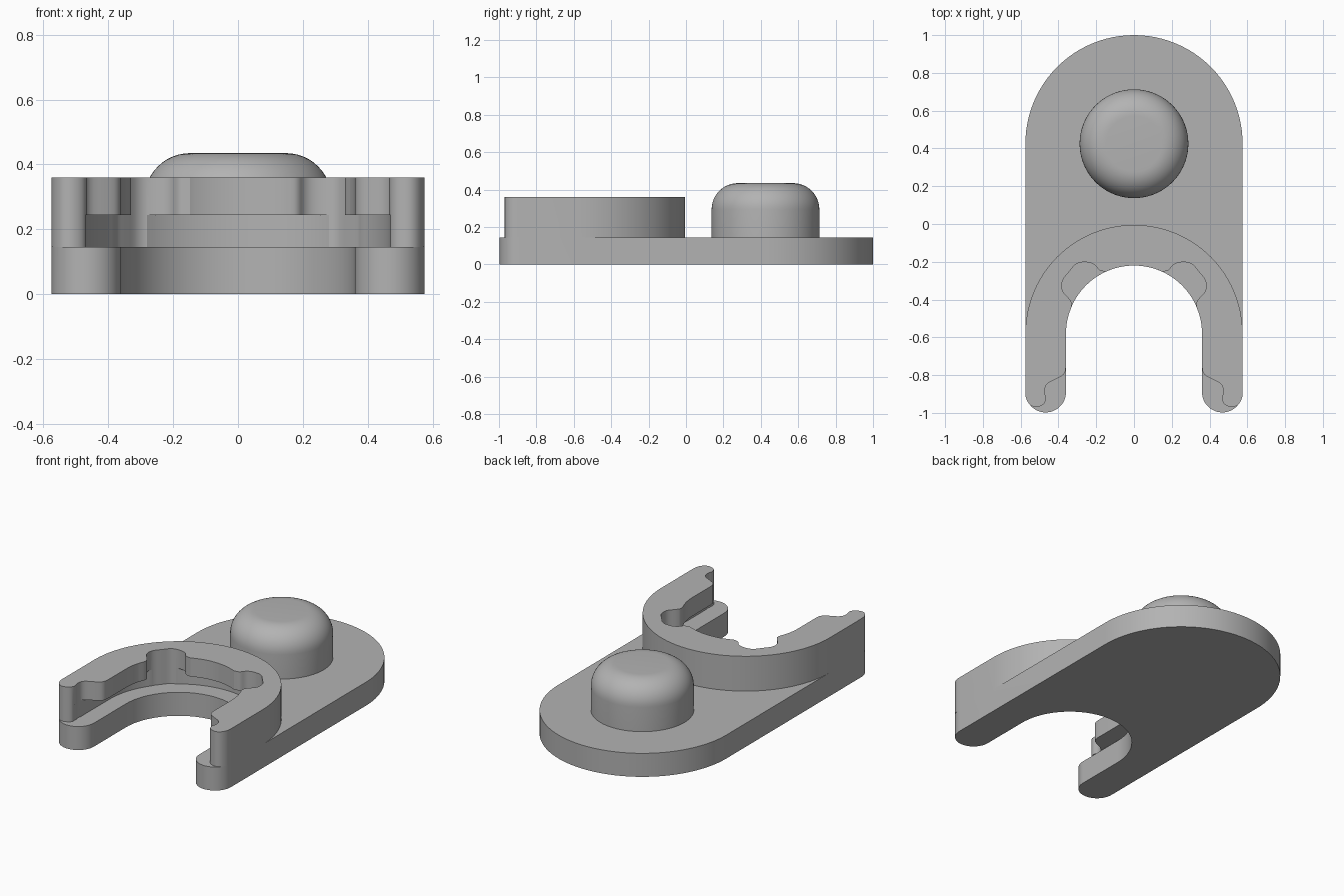
import bpy, bmesh
from math import sin, cos, radians

if "Cube" in bpy.data.objects:
    bpy.data.objects.remove(bpy.data.objects["Cube"], do_unlink=True)

grey = bpy.data.materials.new("plain grey")
grey.use_nodes = True
grey.diffuse_color = (0.45, 0.45, 0.45, 1)
grey.node_tree.nodes["Principled BSDF"].inputs["Base Color"].default_value = grey.diffuse_color

HALF, SLOT, GROOVE = 0.575, 0.36, 0.47     # half widths
SLOT_Y, KNOB_Y, TIP_Y = -0.58, 0.425, -0.89
PLATE_Z, GROOVE_Z, CLIP_Z = 0.145, 0.245, 0.36


def arc(cx, cy, r, start, end, steps=24):
    angles = [radians(start + (end - start) * i / steps) for i in range(steps + 1)]
    return [(cx + r * cos(a), cy + r * sin(a)) for a in angles]


def rounded(points, passes=2):
    """Corner cutting that keeps both end points."""
    for _ in range(passes):
        out = [points[0]]
        for (ax, ay), (bx, by) in zip(points, points[1:]):
            out += [(ax * .75 + bx * .25, ay * .75 + by * .25),
                    (ax * .25 + bx * .75, ay * .25 + by * .75)]
        points = out + [points[-1]]
    return points


def mirrored(half):
    """Close a half outline that starts and ends on x = 0 or beside it."""
    loop = half + [(-x, y) for x, y in reversed(half)]
    clean = []
    for p in loop:
        if not clean or abs(p[0] - clean[-1][0]) + abs(p[1] - clean[-1][1]) > 1e-4:
            clean.append(p)
    if abs(clean[0][0] - clean[-1][0]) + abs(clean[0][1] - clean[-1][1]) < 1e-4:
        clean.pop()
    return clean


def finish(bm, name):
    bmesh.ops.recalc_face_normals(bm, faces=bm.faces)
    mesh = bpy.data.meshes.new(name)
    bm.to_mesh(mesh)
    bm.free()
    mesh.materials.append(grey)
    obj = bpy.data.objects.new(name, mesh)
    bpy.context.collection.objects.link(obj)
    return obj


def extrude(name, outline, z0, z1):
    bm = bmesh.new()
    face = bm.faces.new([bm.verts.new((x, y, z0)) for x, y in outline])
    top = bmesh.ops.extrude_face_region(bm, geom=[face])["geom"]
    verts = [v for v in top if isinstance(v, bmesh.types.BMVert)]
    bmesh.ops.translate(bm, verts=verts, vec=(0, 0, z1 - z0))
    return finish(bm, name)


def activate(obj):
    bpy.ops.object.select_all(action='DESELECT')
    obj.select_set(True)
    bpy.context.view_layer.objects.active = obj


def combine(obj, other, operation):
    mod = obj.modifiers.new("combine", 'BOOLEAN')
    mod.object, mod.operation, mod.solver = other, operation, 'EXACT'
    activate(obj)
    bpy.ops.object.modifier_apply(modifier=mod.name)
    bpy.data.objects.remove(other, do_unlink=True)


# Base plate: round back, open slot, rounded arm tips
tip_r = (HALF - SLOT) / 2
plate = extrude("base_plate", mirrored(
    arc(0, KNOB_Y, HALF, 90, 0) + [(HALF, SLOT_Y)]
    + arc(HALF - tip_r, TIP_Y, tip_r, 0, -180)
    + arc(0, SLOT_Y, SLOT, 0, 90)), 0, PLATE_Z)

# Clip wall: flared tips, and a lobed notch on each side of the opening
tip = rounded([(HALF, TIP_Y), (.573, -.925), (.55, -.962), (.515, -.972),
               (.475, -.955), (.463, -.92), (.476, -.89), (.465, -.845),
               (.41, -.82), (.365, -.795), (SLOT, -.75)])
notch = rounded([(.345, -.477), (.325, -.425), (.342, -.395), (.382, -.355),
                 (.383, -.3), (.345, -.255), (.305, -.205), (.245, -.2),
                 (.205, -.215), (.185, -.248), (.148, -.252)])
clip = extrude("clip_wall", mirrored(
    arc(0, SLOT_Y, HALF, 90, 0) + tip + arc(0, SLOT_Y, SLOT, 0, 16, 5)
    + notch + arc(0, SLOT_Y, SLOT, 66, 90, 8)), PLATE_Z, CLIP_Z)

# Undercut groove below the lip
groove = extrude("groove_cutter", mirrored(
    arc(0, SLOT_Y, GROOVE, 90, 0) + [(GROOVE, -1.2)]), PLATE_Z - 0.05, GROOVE_Z)
groove.hide_render = True
combine(clip, groove, 'DIFFERENCE')
combine(plate, clip, 'UNION')

# Knob: cylinder with a broad rounded top edge
bm = bmesh.new()
bmesh.ops.create_cone(bm, cap_ends=True, segments=72, radius1=.288, radius2=.288, depth=.29)
bmesh.ops.translate(bm, verts=bm.verts, vec=(0, KNOB_Y, PLATE_Z + .145))
rim = [e for e in bm.edges if all(v.co.z > CLIP_Z for v in e.verts)]
bmesh.ops.bevel(bm, geom=rim, offset=.14, offset_type='OFFSET', segments=12,
                profile=.5, affect='EDGES')
knob = finish(bm, "knob")

for obj in (plate, knob):
    activate(obj)
    bpy.ops.object.shade_smooth_by_angle(angle=radians(30))
